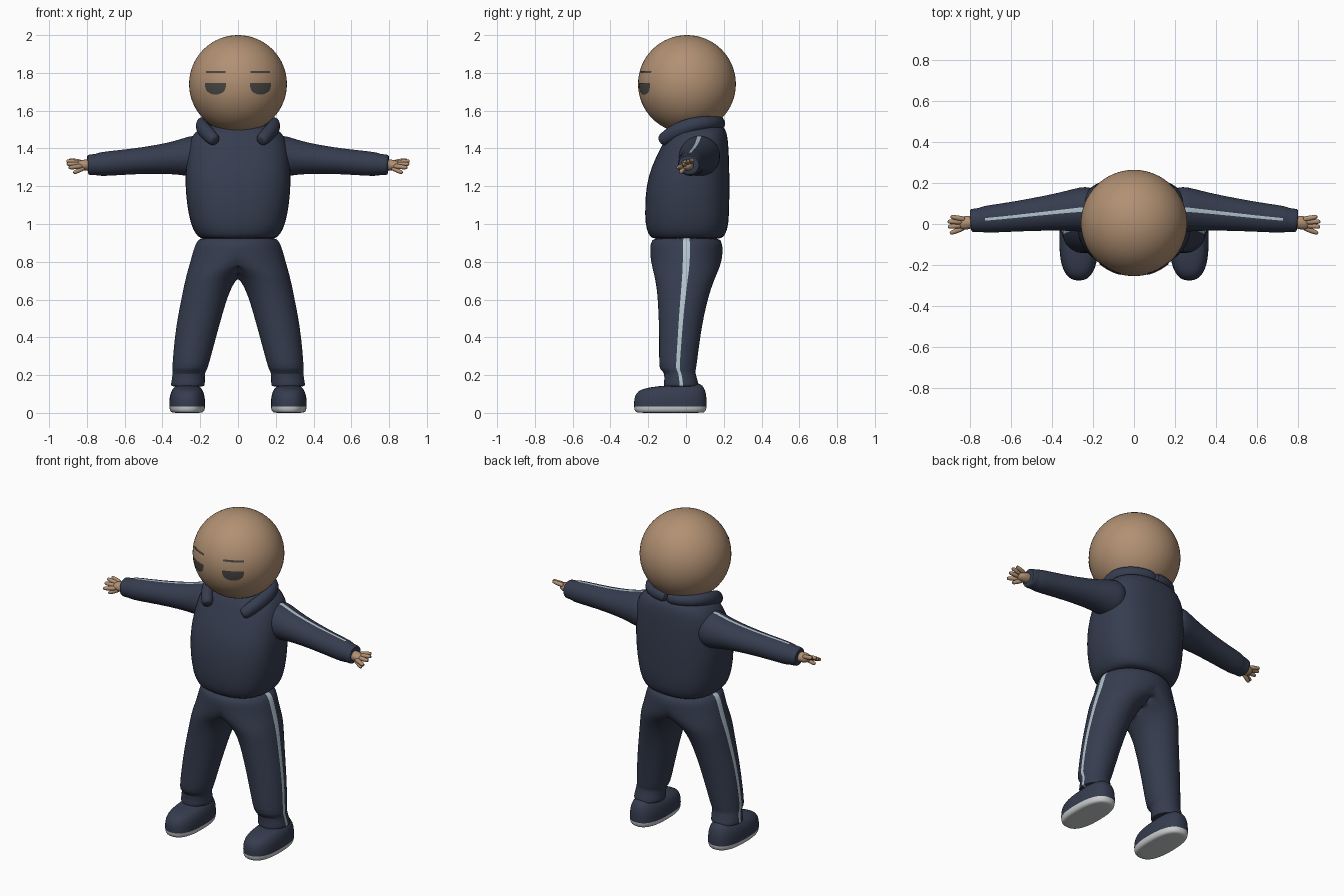
import bpy, bmesh, math
from mathutils import Vector

N = 32


def mat(name, rgb):
    m = bpy.data.materials.new(name)
    m.diffuse_color = (*rgb, 1)
    return m


SKIN = mat("skin tan", (0.44, 0.28, 0.17))
NAVY = mat("navy cloth", (0.036, 0.046, 0.078))
STRIPE = mat("pale blue stripe", (0.45, 0.55, 0.61))
SOLE = mat("sole grey", (0.60, 0.62, 0.63))
DARK = mat("eye grey", (0.065, 0.06, 0.055))


def finish(bm, name, mats, mirror=False, subsurf=1, angle=60):
    bmesh.ops.recalc_face_normals(bm, faces=bm.faces[:])
    me = bpy.data.meshes.new(name)
    bm.to_mesh(me)
    bm.free()
    ob = bpy.data.objects.new(name, me)
    bpy.context.collection.objects.link(ob)
    for m in mats:
        me.materials.append(m)
    if mirror:
        mod = ob.modifiers.new("Mirror", "MIRROR")
        mod.merge_threshold = 0.0005
    if subsurf:
        mod = ob.modifiers.new("Subdivision", "SUBSURF")
        mod.levels = mod.render_levels = subsurf
    bpy.ops.object.select_all(action="DESELECT")
    ob.select_set(True)
    bpy.context.view_layer.objects.active = ob
    bpy.ops.object.shade_smooth_by_angle(angle=math.radians(angle))
    return ob


def loft(bm, rings, rule=None):
    """Skin rings of points; rule(segment, centre) gives the material index."""
    vs = [[bm.verts.new(p) for p in r] for r in rings]
    n = len(rings[0])
    for a, b in zip(vs, vs[1:]):
        for j in range(n):
            k = (j + 1) % n
            f = bm.faces.new((a[j], a[k], b[k], b[j]))
            if rule:
                f.material_index = rule(j, f.calc_center_median())
    for r, end in ((0, vs[0]), (-1, vs[-1])):
        f = bm.faces.new(end)
        if rule:
            f.material_index = rule(-1, f.calc_center_median())


def oval(z, cx, cy, hx, hy, power=2.0, tilt=0.0):
    """Horizontal superellipse; segment 0 faces +x."""
    pts = []
    for j in range(N):
        a = (j - 0.5) * 2 * math.pi / N
        c, s = math.cos(a), math.sin(a)
        x = hx * math.copysign(abs(c) ** (2 / power), c)
        y = hy * math.copysign(abs(s) ** (2 / power), s)
        pts.append(Vector((cx + x, cy + y, z + tilt * y)))
    return pts


def tube(bm, path, rule=None, n=N):
    """Path of (x, y, z, horizontal radius, vertical radius); segment 0 faces up."""
    rings = []
    for i, p in enumerate(path):
        a, b = path[max(i - 1, 0)], path[min(i + 1, len(path) - 1)]
        t = (Vector(b[:3]) - Vector(a[:3])).normalized()
        side = t.cross(Vector((0, 0, 1))).normalized()
        up = side.cross(t)
        ang = [(j - 0.5) * 2 * math.pi / n for j in range(n)]
        rings.append([Vector(p[:3]) + up * p[4] * math.cos(q) + side * p[3] * math.sin(q)
                      for q in ang])
    loft(bm, rings, rule)


# head
HEAD, R = Vector((0, 0.005, 1.741)), 0.259
bm = bmesh.new()
bmesh.ops.create_uvsphere(bm, u_segments=64, v_segments=32, radius=R)
bmesh.ops.translate(bm, verts=bm.verts[:], vec=HEAD)
finish(bm, "head", [SKIN], subsurf=0)

# eyes and brows: thin plates laid on the front of the head


def face_plate(name, top, bottom, x0, x1, steps=16, rows=4):
    bm = bmesh.new()
    grid = []
    for i in range(steps + 1):
        u = i / steps
        x = x0 + (x1 - x0) * u
        col = []
        for k in range(rows + 1):
            z = top + (bottom(u) - top) * k / rows
            y = HEAD.y - math.sqrt((R + 0.003) ** 2 - x * x - (z - HEAD.z) ** 2)
            col.append(bm.verts.new((x, y, z)))
        grid.append(col)
    for a, b in zip(grid, grid[1:]):
        for k in range(rows):
            bm.faces.new((a[k], a[k + 1], b[k + 1], b[k]))
    finish(bm, name, [DARK], mirror=True, subsurf=0)


face_plate("half_closed_eyes", 1.746,
           lambda u: 1.728 - 0.043 * math.sqrt(max(0, 1 - (2 * u - 1) ** 2)), 0.064, 0.174)
face_plate("brows", 1.811, lambda u: 1.799, 0.066, 0.170, rows=1)

# neck
bm = bmesh.new()
loft(bm, [oval(z, 0, 0.04, 0.10, 0.10) for z in (1.44, 1.50, 1.56)])
finish(bm, "neck", [SKIN])

# sweatshirt body
bm = bmesh.new()
loft(bm, [oval(z, 0, cy, hx, hy, 2.5) for z, cy, hx, hy in (
    (0.922, 0.005, 0.16, 0.15), (0.923, 0.005, 0.20, 0.185), (0.945, 0.005, 0.225, 0.206),
    (1.00, 0.005, 0.252, 0.222), (1.10, 0.006, 0.271, 0.224), (1.20, 0.01, 0.280, 0.221),
    (1.30, 0.022, 0.278, 0.208), (1.40, 0.045, 0.268, 0.181), (1.46, 0.057, 0.250, 0.164),
    (1.505, 0.065, 0.21, 0.145), (1.53, 0.07, 0.15, 0.11))])
finish(bm, "sweatshirt_body", [NAVY])

# sleeves with a stripe along the top
bm = bmesh.new()
tube(bm, [(0.17, 0.075, 1.365, 0.10, 0.10), (0.235, 0.072, 1.358, 0.112, 0.112),
          (0.28, 0.068, 1.355, 0.105, 0.10), (0.36, 0.060, 1.348, 0.092, 0.083),
          (0.50, 0.045, 1.336, 0.079, 0.070), (0.64, 0.030, 1.324, 0.070, 0.066),
          (0.735, 0.022, 1.316, 0.066, 0.064), (0.745, 0.020, 1.315, 0.058, 0.056),
          (0.785, 0.017, 1.313, 0.058, 0.056), (0.795, 0.016, 1.312, 0.054, 0.051),
          (0.796, 0.016, 1.312, 0.040, 0.038)],
     lambda j, c: int(j == 0 and 0.25 < c.x < 0.74))
finish(bm, "sleeves", [NAVY, STRIPE], mirror=True)

# hands: palm and spread fingers
bm = bmesh.new()
tube(bm, [(0.77, 0.012, 1.312, 0.030, 0.030), (0.805, 0.008, 1.312, 0.035, 0.032),
          (0.84, 0.003, 1.312, 0.034, 0.026), (0.855, 0.001, 1.312, 0.020, 0.014)], n=12)
for base, tip in (((0.82, 0.022, 1.325), (0.895, 0.036, 1.340)),
                  ((0.83, 0.010, 1.322), (0.909, 0.012, 1.334)),
                  ((0.83, -0.006, 1.315), (0.908, -0.014, 1.318)),
                  ((0.82, -0.015, 1.308), (0.898, -0.046, 1.298)),
                  ((0.81, -0.008, 1.300), (0.872, -0.030, 1.270))):
    b, t = Vector(base), Vector(tip)
    tube(bm, [(*b.lerp(t, f), r, r) for f, r in
              ((0, 0.015), (0.5, 0.014), (0.88, 0.012), (1, 0.007))], n=8)
finish(bm, "hands", [SKIN], mirror=True)

# rolled collar, open at the front
bm = bmesh.new()
tube(bm, [(-0.01, 0.178, 1.532, 0.034, 0.036), (0.07, 0.174, 1.534, 0.034, 0.036),
          (0.14, 0.145, 1.536, 0.034, 0.036), (0.185, 0.085, 1.534, 0.034, 0.038),
          (0.195, 0.02, 1.522, 0.034, 0.040), (0.18, -0.04, 1.498, 0.036, 0.042),
          (0.15, -0.09, 1.468, 0.036, 0.040), (0.125, -0.125, 1.443, 0.034, 0.034),
          (0.12, -0.132, 1.438, 0.022, 0.022)], n=16)
finish(bm, "collar", [NAVY], mirror=True)

# trousers: half rings clamped to the middle, then mirrored
bm = bmesh.new()
rings = [oval(*r) for r in (
    (0.140, 0.266, -0.025, 0.070, 0.075), (0.141, 0.266, -0.025, 0.090, 0.094),
    (0.155, 0.265, -0.025, 0.090, 0.092), (0.215, 0.260, -0.032, 0.084, 0.080),
    (0.225, 0.257, -0.042, 0.091, 0.094), (0.25, 0.252, -0.044, 0.096, 0.100),
    (0.40, 0.226, -0.033, 0.110, 0.108), (0.52, 0.200, -0.025, 0.117, 0.121),
    (0.62, 0.175, -0.015, 0.122, 0.136), (0.68, 0.155, -0.009, 0.130, 0.150),
    (0.72, 0.135, -0.005, 0.140, 0.162), (0.75, 0.105, -0.002, 0.163, 0.172),
    (0.79, 0.05, 0.001, 0.206, 0.185), (0.84, 0.0, 0.002, 0.243, 0.193),
    (0.89, 0.0, 0.002, 0.228, 0.192), (0.94, 0.0, 0.002, 0.205, 0.180))]
for r in rings:
    for p in r:
        p.x = max(p.x, 0.0)
loft(bm, rings, lambda j, c: int(j == 0 and c.z > 0.14))
inner = [f for f in bm.faces if all(v.co.x < 1e-5 for v in f.verts)]
bmesh.ops.delete(bm, geom=inner, context="FACES")
bmesh.ops.remove_doubles(bm, verts=bm.verts[:], dist=1e-5)
finish(bm, "trousers", [NAVY, STRIPE], mirror=True)

# shoes with pale soles
bm = bmesh.new()
loft(bm, [oval(z, 0.269, cy, hx, hy, 2.5, tilt) for z, cy, hx, hy, tilt in (
    (0.0, -0.083, 0.070, 0.165, 0), (0.002, -0.083, 0.084, 0.182, 0),
    (0.015, -0.083, 0.093, 0.190, 0), (0.032, -0.083, 0.095, 0.193, 0),
    (0.06, -0.083, 0.095, 0.193, 0), (0.095, -0.082, 0.092, 0.190, 0.03),
    (0.125, -0.080, 0.080, 0.176, 0.06), (0.142, -0.072, 0.060, 0.150, 0.08),
    (0.150, -0.050, 0.030, 0.100, 0.08))],
     lambda j, c: int(c.z < 0.03))
finish(bm, "shoes", [NAVY, SOLE], mirror=True)
